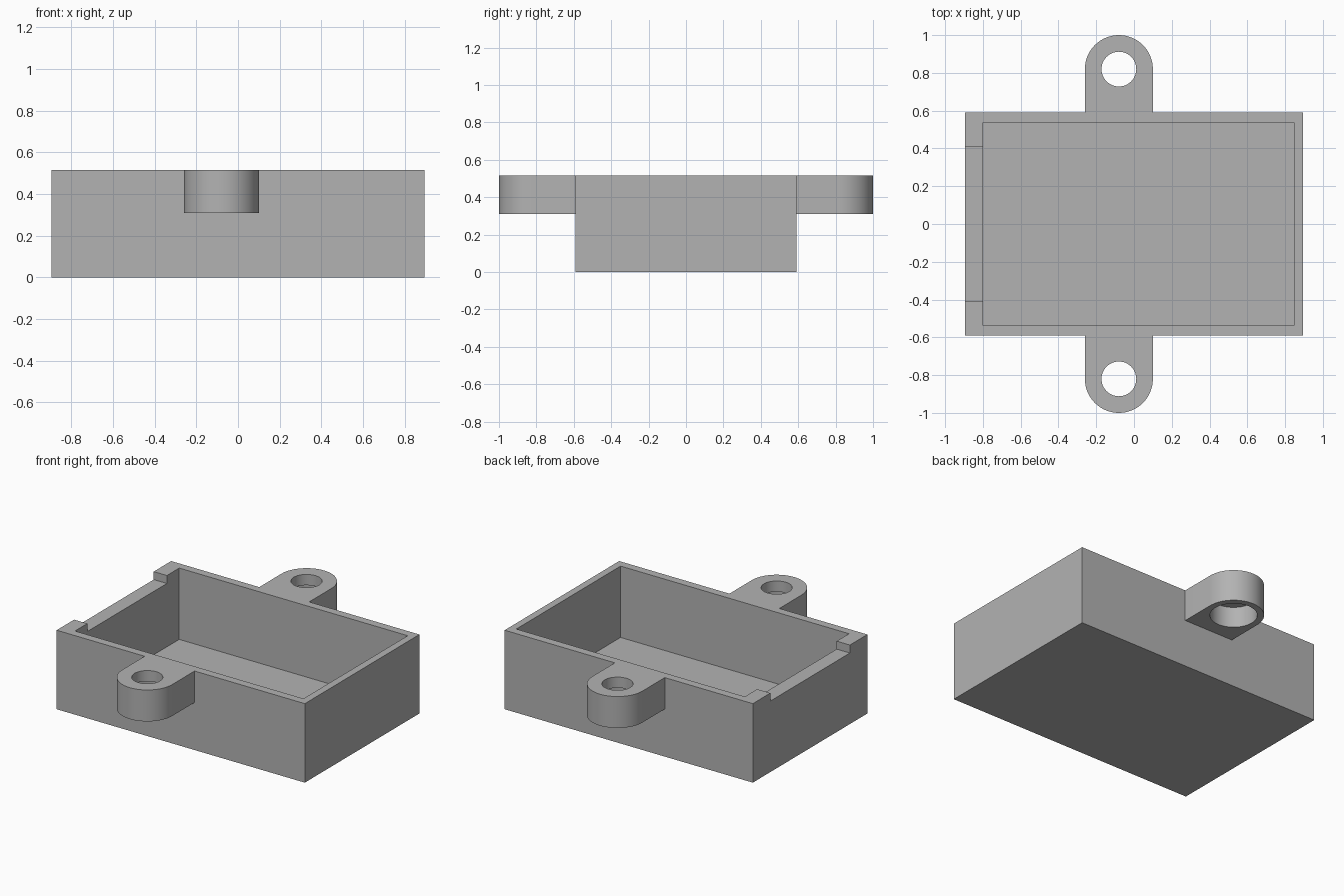
import bpy, bmesh, math

if "Cube" in bpy.data.objects:
    bpy.data.objects.remove(bpy.data.objects["Cube"])

grey = bpy.data.materials.new("plain grey")
grey.diffuse_color = (0.45, 0.45, 0.45, 1)
grey.use_nodes = True
grey.node_tree.nodes["Principled BSDF"].inputs["Base Color"].default_value = grey.diffuse_color


def prism(name, outline, z0, z1):
    """Extrude a flat xy outline from z0 up to z1."""
    bm = bmesh.new()
    base = bm.faces.new([bm.verts.new((x, y, z0)) for x, y in outline])
    top = bmesh.ops.extrude_face_region(bm, geom=[base])["geom"]
    bmesh.ops.translate(bm, vec=(0, 0, z1 - z0),
                        verts=[v for v in top if isinstance(v, bmesh.types.BMVert)])
    bmesh.ops.recalc_face_normals(bm, faces=bm.faces)
    mesh = bpy.data.meshes.new(name)
    bm.to_mesh(mesh)
    bm.free()
    mesh.materials.append(grey)
    ob = bpy.data.objects.new(name, mesh)
    bpy.context.collection.objects.link(ob)
    return ob


def rect(x0, x1, y0, y1):
    return [(x0, y0), (x1, y0), (x1, y1), (x0, y1)]


def arc(cx, cy, r, start, end, n):
    return [(cx + r * math.cos(start + (end - start) * i / n),
             cy + r * math.sin(start + (end - start) * i / n)) for i in range(n + 1)]


def combine(target, tool, operation):
    """Apply a boolean and discard the tool."""
    mod = target.modifiers.new(operation, 'BOOLEAN')
    mod.operation, mod.solver, mod.object = operation, 'EXACT', tool
    bpy.context.view_layer.objects.active = target
    bpy.ops.object.modifier_apply(modifier=mod.name)
    bpy.data.objects.remove(tool)


HEIGHT, TAB_X, TAB_Y = 0.515, -0.08, 0.82

# Open tray
tray = prism("tray", rect(-0.895, 0.895, -0.59, 0.59), 0, HEIGHT)

# Rounded mounting tabs on front and back, rooted inside the wall
for s in (-1, 1):
    outline = [(TAB_X - 0.18, s * 0.56), (TAB_X + 0.18, s * 0.56)]
    outline += arc(TAB_X, s * TAB_Y, 0.18, 0, s * math.pi, 32)[::1]
    outline = [outline[1]] + outline[2:] + [outline[0]]
    combine(tray, prism("tab", outline, 0.31, HEIGHT), 'UNION')
    # Screw hole with a wider recess underneath
    for r, z0, z1 in ((0.092, 0.2, 0.6), (0.14, 0.2, 0.445)):
        ring = arc(TAB_X, s * TAB_Y, r, 0, 2 * math.pi, 48)[:-1]
        combine(tray, prism("hole", ring, z0, z1), 'DIFFERENCE')

# Cavity and shallow notch in the thick left wall
combine(tray, prism("cavity", rect(-0.8, 0.848, -0.537, 0.537), 0.05, 0.7), 'DIFFERENCE')
combine(tray, prism("notch", rect(-1, -0.7, -0.41, 0.41), HEIGHT - 0.052, 0.7), 'DIFFERENCE')

# Smooth the round parts, keep the corners sharp
bpy.ops.object.select_all(action='DESELECT')
tray.select_set(True)
bpy.context.view_layer.objects.active = tray
bpy.ops.object.shade_smooth_by_angle(angle=math.radians(30))
